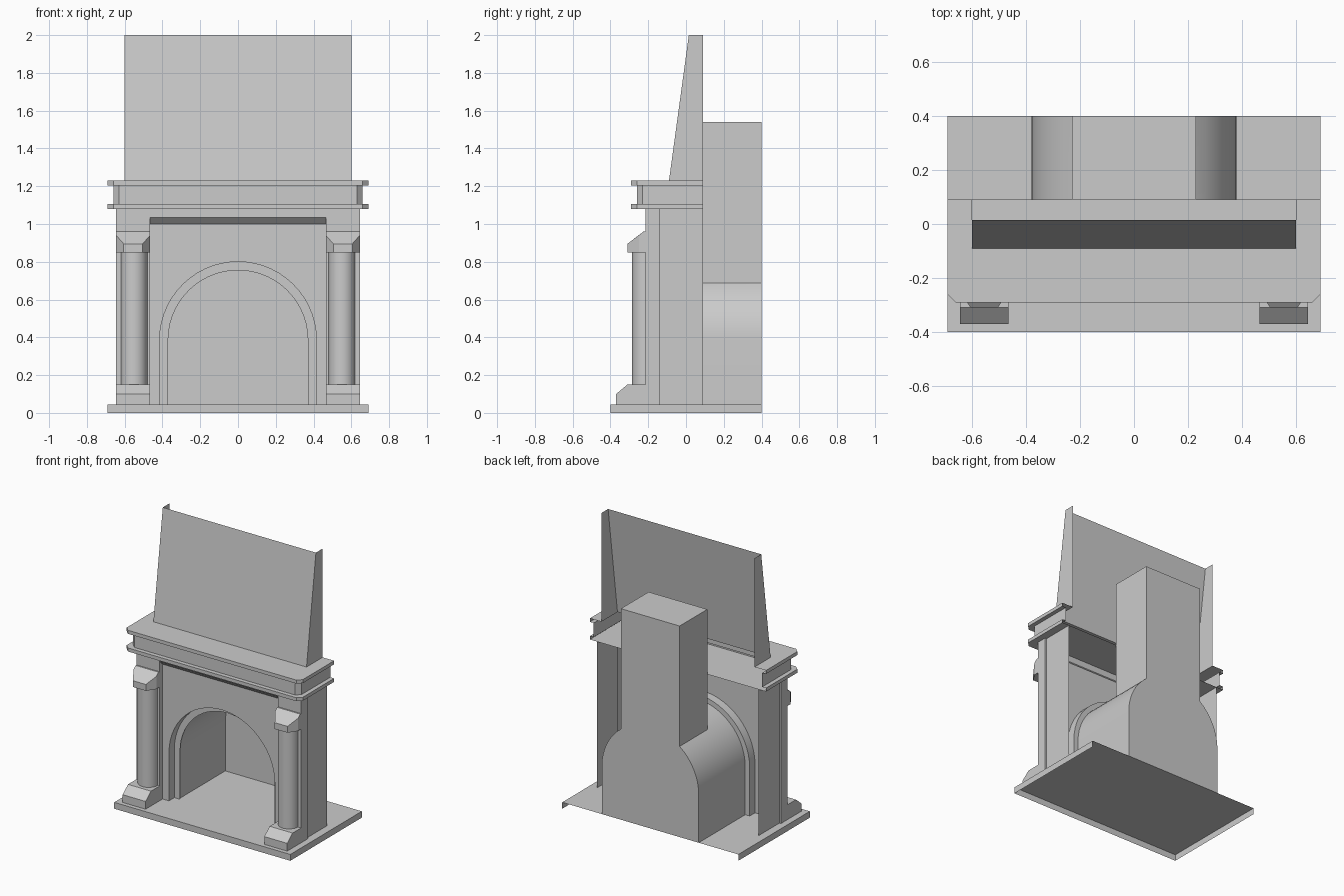
import bpy, bmesh, math

if "Cube" in bpy.data.objects:
    bpy.data.objects.remove(bpy.data.objects["Cube"])


def build(name, polys, mirror=False, smooth=False):
    """Make one welded mesh object from a list of polygons."""
    bm = bmesh.new()
    for poly in polys:
        bm.faces.new([bm.verts.new(p) for p in poly])
    bmesh.ops.remove_doubles(bm, verts=bm.verts, dist=1e-4)
    bmesh.ops.dissolve_degenerate(bm, edges=bm.edges, dist=1e-5)
    me = bpy.data.meshes.new(name)
    bm.to_mesh(me)
    bm.free()
    ob = bpy.data.objects.new(name, me)
    bpy.context.collection.objects.link(ob)
    if mirror:
        ob.modifiers.new("mirror", 'MIRROR').use_mirror_merge = False
    if smooth:
        bpy.ops.object.select_all(action='DESELECT')
        ob.select_set(True)
        bpy.context.view_layer.objects.active = ob
        bpy.ops.object.shade_smooth_by_angle(angle=math.radians(30))
    return ob


def loft(levels):
    """Quads between successive point rows of equal length."""
    return [[a[i], a[i + 1], b[i + 1], b[i]]
            for a, b in zip(levels, levels[1:]) for i in range(len(a) - 1)]


def at_z(path, z):
    return [(x, y, z) for x, y in path]


BACK, FRONT, PANEL, RING = 0.09, -0.215, -0.18, -0.12
FLOOR, SPRING, TOP = 0.045, 0.385, 1.08

# Hearth slab: top and three edges, open behind and below
slab = [(-0.69, 0.4), (-0.69, -0.4), (0.69, -0.4), (0.69, 0.4)]
build("hearth_slab", loft([at_z(slab, 0), at_z(slab, FLOOR)])
      + [at_z(slab, FLOOR)])

# Pilasters with stepped-in outer sides
plan = [(0.465, PANEL), (0.465, FRONT), (0.645, FRONT),
        (0.645, -0.14), (0.633, -0.14), (0.633, BACK)]
build("pilaster", loft([at_z(plan, FLOOR), at_z(plan, TOP)]), mirror=True)

# Arch rows: the angles include the points where the chimney breaks the vault
VAULT, FLUE = 0.38, 0.23
cut = math.acos(FLUE / VAULT)
angles = ([cut * i / 8 for i in range(8)]
          + [cut + (math.pi - 2 * cut) * i / 12 for i in range(12)]
          + [math.pi - cut * (8 - i) / 8 for i in range(9)])


def arch(r, y):
    arc = [(r * math.cos(a), y, SPRING + r * math.sin(a)) for a in angles]
    return [(r, y, FLOOR)] + arc + [(-r, y, FLOOR)]


# Front panel with arched opening, sloped soffit and lintel
panel = arch(0.415, PANEL) + [(-0.465, PANEL, FLOOR), (-0.465, PANEL, 1.0),
                              (0.465, PANEL, 1.0), (0.465, PANEL, FLOOR)]
lintel = [[(-0.465, y, z), (0.465, y, z)]
          for y, z in ((PANEL, 1.0), (FRONT, 1.035), (FRONT, TOP))]
build("front_panel", [panel[::-1]])
build("lintel", loft(lintel))

# Stepped arch surround running back into the firebox vault
build("arch_surround", loft([arch(0.415, PANEL), arch(0.415, RING),
                             arch(0.37, RING), arch(VAULT, RING)]), smooth=True)
near, far = arch(VAULT, BACK), arch(VAULT, 0.4)
vault = loft([arch(VAULT, RING), near])
vault += loft([near[:10], far[:10]]) + loft([near[21:], far[21:]])
build("firebox_vault", vault, smooth=True)

# Chimney above the vault, and the one-piece back wall
H = 1.54
flue = [(FLUE, BACK), (FLUE, 0.4), (-FLUE, 0.4), (-FLUE, BACK)]
spring = near[9][2]
sides = [[(s * FLUE, y, z) for y, z in
          ((BACK, spring), (0.4, spring), (0.4, H), (BACK, H))][::s]
         for s in (1, -1)]
front = near[9:22] + [(-FLUE, BACK, H), (FLUE, BACK, H)]
back = far[:10] + [(FLUE, 0.4, H), (-FLUE, 0.4, H)] + far[21:]
build("chimney", sides + [front, at_z(flue, H)])
build("firebox_back", [back[::-1]])


# Mantel shelf: chamfered U outline stepped up the moulding, open behind
def shelf(inset, z, c=0.03):
    x, y = 0.69 - inset, -0.29 + inset
    return at_z([(-x, BACK), (-x, y + c), (-x + c, y),
                 (x - c, y), (x, y + c), (x, BACK)], z)


def hood_row(y, z):
    return at_z([(-0.6, BACK), (-0.6, y), (-0.6, y),
                 (0.6, y), (0.6, y), (0.6, BACK)], z)


rows = [shelf(0, TOP), shelf(0, 1.105), shelf(0.03, 1.105),
        shelf(0.03, 1.205), shelf(0, 1.205), shelf(0, 1.23),
        hood_row(-0.09, 1.23)]
build("mantel_shelf", loft(rows) + [shelf(0, TOP)[::-1]])

# Sloping hood, open at the top and back
build("hood", loft([hood_row(-0.09, 1.23), hood_row(0.015, 2.0)]))

# Column bases: a chamfered profile across the pilaster
C, W = 0.555, 0.09
prof = [(-0.37, FLOOR), (-0.37, 0.1), (-0.31, 0.15), (FRONT, 0.15)]
ends = [[(C + s * W, y, z) for y, z in prof] for s in (-1, 1)]
build("column_base",
      loft([[(C - W, y, z), (C + W, y, z)] for y, z in prof])
      + [e + [(e[0][0], FRONT, FLOOR)] for e in (ends[0][::-1], ends[1])],
      mirror=True)

# Half-round columns
half = [(0.55 - 0.07 * math.cos(math.pi * i / 16),
         FRONT - 0.07 * math.sin(math.pi * i / 16)) for i in range(17)]
build("column", loft([at_z(half, 0.15), at_z(half, 0.85)]),
      mirror=True, smooth=True)


# Capitals: splayed block with sloping top
def capital(side_y, nose_x, nose_y, z_wall, z_side, z_nose):
    right = [(nose_x, nose_y, z_nose), (W, side_y, z_side), (W, FRONT, z_wall)]
    left = [(-x, y, z) for x, y, z in right[::-1]]
    return [(C + x, y, z) for x, y, z in left + right]


cap = [capital(-0.25, 0.05, -0.31, 0.85, 0.85, 0.85),
       capital(-0.25, 0.05, -0.31, 0.94, 0.94, 0.895),
       capital(-0.225, W, -0.225, 0.96, 0.96, 0.96)]
build("capital", loft(cap) + [cap[0][::-1], cap[2]], mirror=True)
